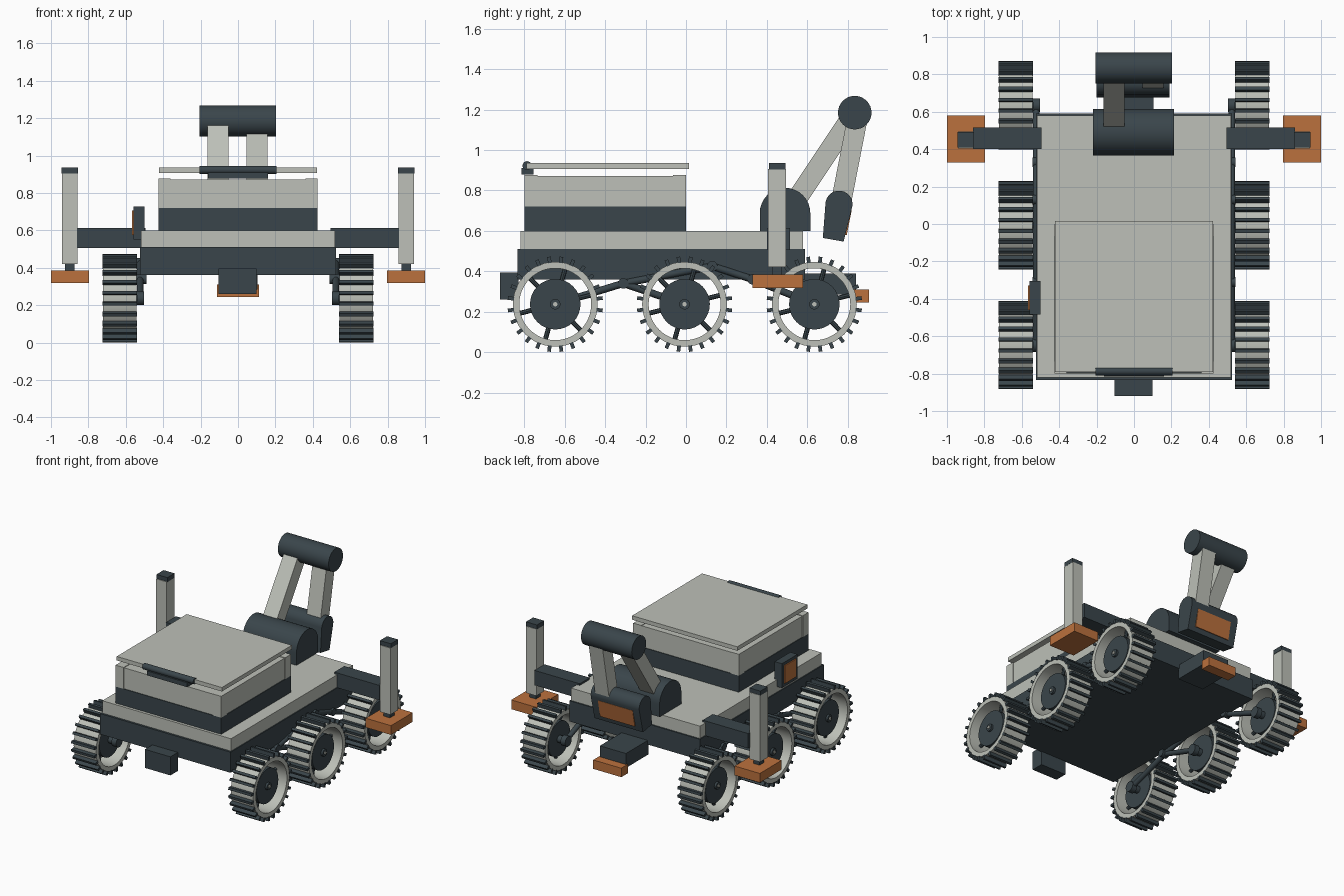
import bpy, bmesh, math
from mathutils import Vector, Matrix

if "Cube" in bpy.data.objects:
    bpy.data.objects.remove(bpy.data.objects["Cube"])


def material(name, color):
    m = bpy.data.materials.new(name)
    m.diffuse_color = (*color, 1)
    m.use_nodes = True
    m.node_tree.nodes["Principled BSDF"].inputs["Base Color"].default_value = m.diffuse_color
    return m


LIGHT = material("pale grey", (0.51, 0.53, 0.48))
DARK = material("dark slate", (0.042, 0.060, 0.070))
ORANGE = material("copper orange", (0.50, 0.165, 0.047))


def finish(name, bm, mat, smooth=False):
    bmesh.ops.recalc_face_normals(bm, faces=bm.faces)
    me = bpy.data.meshes.new(name)
    bm.to_mesh(me)
    bm.free()
    me.materials.append(mat)
    ob = bpy.data.objects.new(name, me)
    bpy.context.collection.objects.link(ob)
    if smooth:
        bpy.ops.object.select_all(action='DESELECT')
        ob.select_set(True)
        bpy.context.view_layer.objects.active = ob
        bpy.ops.object.shade_smooth_by_angle(angle=math.radians(35))
    return ob


def box(name, x, y, z, mat):
    """Box from its (low, high) range on each axis."""
    bm = bmesh.new()
    size = Vector([r[1] - r[0] for r in (x, y, z)])
    mid = Vector([(r[1] + r[0]) / 2 for r in (x, y, z)])
    bmesh.ops.create_cube(bm, size=1, matrix=Matrix.Translation(mid) @ Matrix.Diagonal((*size, 1)))
    return finish(name, bm, mat)


def add_rod(bm, p, q, r, segs=24):
    p, q = Vector(p), Vector(q)
    rot = (q - p).to_track_quat('Z', 'Y').to_matrix().to_4x4()
    bmesh.ops.create_cone(bm, cap_ends=True, segments=segs, radius1=r, radius2=r,
                          depth=(q - p).length, matrix=Matrix.Translation((p + q) / 2) @ rot)


def rod(name, p, q, r, mat, segs=24):
    bm = bmesh.new()
    add_rod(bm, p, q, r, segs)
    return finish(name, bm, mat, True)


def extrude_x(name, profile, x, mat, smooth=False):
    """Extrude a (y, z) profile across an x range."""
    bm = bmesh.new()
    face = bm.faces.new([bm.verts.new((x[0], y, z)) for y, z in profile])
    new = bmesh.ops.extrude_face_region(bm, geom=[face])["geom"]
    bmesh.ops.translate(bm, vec=(x[1] - x[0], 0, 0),
                        verts=[v for v in new if isinstance(v, bmesh.types.BMVert)])
    return finish(name, bm, mat, smooth)


def bar(name, p, q, width, x, mat):
    """Rectangular link running between two (y, z) points."""
    p, q = Vector(p), Vector(q)
    d = (q - p).normalized()
    n = Vector((-d.y, d.x)) * width / 2
    return extrude_x(name, [p + n, q + n, q - n, p - n], x, mat)


# Chassis and deck
box("chassis", (-0.525, 0.525), (-0.835, 0.59), (0.36, 0.51), DARK)
box("deck", (-0.518, 0.518), (-0.82, 0.58), (0.51, 0.60), LIGHT)
box("front_bumper_box", (-0.105, 0.10), (-0.92, -0.83), (0.26, 0.395), DARK)
box("rear_sensor_box", (-0.105, 0.105), (0.58, 0.84), (0.285, 0.39), DARK)
box("rear_sensor_lens", (-0.113, 0.113), (0.83, 0.905), (0.245, 0.31), ORANGE)

# Cargo box with corner posts, raised lid and handle
box("cargo_base", (-0.425, 0.425), (-0.80, 0), (0.60, 0.72), DARK)
box("cargo_box", (-0.42, 0.42), (-0.795, -0.005), (0.72, 0.872), LIGHT)
for sx in (-1, 1):
    for y in ((-0.80, -0.735), (-0.065, 0)):
        box("cargo_corner", sorted((sx * 0.36, sx * 0.425)), y, (0.72, 0.876), LIGHT)
box("lid", (-0.423, 0.423), (-0.79, 0.015), (0.907, 0.936), LIGHT)
box("latch", (-0.16, 0.16), (-0.815, -0.755), (0.878, 0.91), DARK)
rod("handle", (-0.205, -0.787, 0.923), (0.205, -0.787, 0.923), 0.022, DARK, 16)

# Side panel with a coloured screen
box("side_panel", (-0.558, -0.50), (-0.485, -0.305), (0.55, 0.727), DARK)
box("side_screen", (-0.566, -0.557), (-0.46, -0.33), (0.575, 0.705), ORANGE)

# Outriggers with vertical posts and feet
for sx in (-1, 1):
    def span(a, b):
        return sorted((sx * a, sx * b))
    box("outrigger_arm", span(0.495, 0.86), (0.40, 0.515), (0.505, 0.613), DARK)
    box("outrigger_post", span(0.858, 0.942), (0.405, 0.495), (0.42, 0.905), LIGHT)
    box("post_cap", span(0.855, 0.943), (0.41, 0.492), (0.903, 0.935), DARK)
    box("post_neck", span(0.875, 0.925), (0.425, 0.475), (0.38, 0.425), DARK)
    box("outrigger_foot", span(0.797, 1.0), (0.33, 0.58), (0.318, 0.385), ORANGE)

# Manipulator arm: shoulder, two links, elbow and head
shoulder = [(0.365, 0.60), (0.615, 0.60)]
shoulder += [(0.49 + 0.125 * math.cos(math.pi * i / 16), 0.688 + 0.125 * math.sin(math.pi * i / 16))
             for i in range(17)]
extrude_x("shoulder", shoulder, (-0.218, 0.215), DARK, True)
bar("upper_arm", (0.51, 0.70), (0.83, 1.18), 0.10, (-0.163, -0.05), LIGHT)
bar("forearm", (0.765, 0.73), (0.853, 1.18), 0.10, (0.045, 0.157), LIGHT)
rod("elbow", (-0.206, 0.835, 1.185), (0.202, 0.835, 1.185), 0.083, DARK, 32)
head = [(0.677, 0.565), (0.78, 0.547)]
head += [(0.757 + 0.067 * math.cos(a), 0.732 + 0.067 * math.sin(a))
         for a in (math.radians(-8 + 180 * i / 12) for i in range(13))]
extrude_x("tool_head", head, (-0.2, 0.19), DARK, True)
bar("tool_screen", (0.791, 0.58), (0.816, 0.705), 0.009, (-0.145, 0.135), ORANGE)


# Wheels: open tyre ring, cleats, hub disc, spokes and axle
def wheel(sx, cy, cz=0.237):
    centre = Vector((0, cy, cz))

    def at(x, r, a):
        return centre + Vector((sx * x, r * math.cos(a), r * math.sin(a)))

    bm = bmesh.new()
    n = 48
    rings = [[bm.verts.new(at(x, r, math.tau * i / n)) for i in range(n)]
             for x, r in ((0.542, 0.21), (0.722, 0.21), (0.722, 0.178), (0.542, 0.178))]
    for k in range(4):
        a, b = rings[k], rings[(k + 1) % 4]
        for i in range(n):
            j = (i + 1) % n
            bm.faces.new((a[i], a[j], b[j], b[i]))
    finish("tyre", bm, LIGHT, True)

    bm = bmesh.new()
    for i in range(24):
        rot = Matrix.Rotation(math.tau * (i + 0.5) / 24, 4, 'X')
        m = (Matrix.Translation(centre + Vector((sx * 0.632, 0, 0))) @ rot
             @ Matrix.Translation((0, 0, 0.221)) @ Matrix.Diagonal((0.186, 0.018, 0.031, 1)))
        bmesh.ops.create_cube(bm, size=1, matrix=m)
    finish("tyre_cleats", bm, DARK)

    bm = bmesh.new()
    for i in range(6):
        a = math.tau * i / 6 + 0.25
        add_rod(bm, at(0.635, 0.10, a), at(0.635, 0.19, a), 0.012, 8)
    finish("wheel_spokes", bm, DARK, True)
    rod("wheel_disc", at(0.575, 0, 0), at(0.69, 0, 0), 0.125, DARK, 32)
    rod("axle", at(0.505, 0, 0), at(0.705, 0, 0), 0.026, DARK, 16)
    rod("axle_pin", at(0.70, 0, 0), at(0.712, 0, 0), 0.011, LIGHT, 12)
    rod("wheel_motor", at(0.502, 0, 0), at(0.54, 0, 0), 0.037, DARK, 20)


# Suspension: a rocker and a bogie on each side
for sx in (-1, 1):
    for cy in (-0.647, -0.007, 0.635):
        wheel(sx, cy)
    path = [(-0.647, 0.237), (-0.31, 0.34), (0.13, 0.425), (0.33, 0.36), (0.635, 0.237)]
    links = list(zip(path, path[1:])) + [((-0.31, 0.34), (-0.007, 0.237))]
    bm = bmesh.new()
    for p, q in links:
        add_rod(bm, (sx * 0.523, *p), (sx * 0.523, *q), 0.018, 12)
    for p in path[1:4]:
        add_rod(bm, (sx * 0.49, *p), (sx * 0.542, *p), 0.026, 16)
    finish("suspension", bm, DARK, True)
